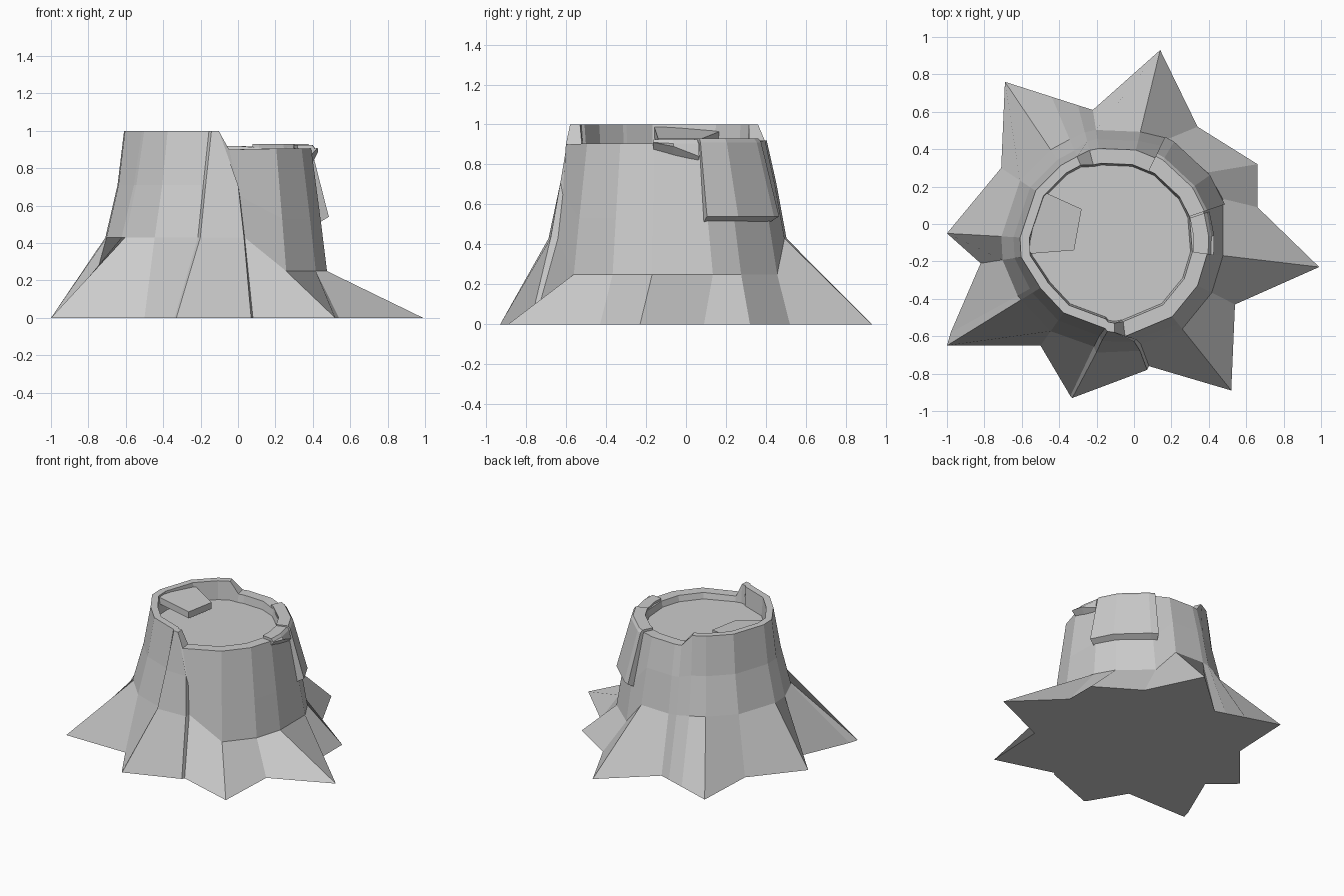
import bpy, bmesh
from math import atan2, cos, sin, radians
from mathutils import Vector

if "Cube" in bpy.data.objects:
    bpy.data.objects.remove(bpy.data.objects["Cube"])

CENTRE = Vector((-0.11, -0.1))
FLOOR_Z = 0.86

grey = bpy.data.materials.new("bark_grey")
grey.use_nodes = True
grey.diffuse_color = (0.6, 0.6, 0.6, 1)
grey.node_tree.nodes["Principled BSDF"].inputs["Base Color"].default_value = (0.6, 0.6, 0.6, 1)


def polar(angle, radius, z):
    return (CENTRE.x + radius * cos(angle), CENTRE.y + radius * sin(angle), z)


def finish(bm, name):
    bmesh.ops.recalc_face_normals(bm, faces=bm.faces)
    mesh = bpy.data.meshes.new(name)
    bm.to_mesh(mesh)
    bm.free()
    mesh.materials.append(grey)
    obj = bpy.data.objects.new(name, mesh)
    bpy.context.collection.objects.link(obj)
    return obj


def loft(name, rings):
    """Skin between rings of points; cap the first and last ring."""
    bm = bmesh.new()
    rows = [[bm.verts.new(p) for p in ring] for ring in rings]
    count = len(rows[0])
    for a, b in zip(rows, rows[1:]):
        for i in range(count):
            j = (i + 1) % count
            bm.faces.new((a[i], a[j], b[j], b[i]))
    bm.faces.new(rows[0][::-1])
    bm.faces.new(rows[-1])
    return finish(bm, name)


# Upright profiles for each kind of bark: (height, radius, twist in degrees)
PROFILES = {
    "low": ((0.25, 0.59, 0), (0.53, 0.555, 0), (0.905, 0.505, 0)),
    "broad": ((0.25, 0.63, 8), (0.53, 0.585, 7), (0.91, 0.51, 5)),
    "mid": ((0.43, 0.61, 0), (0.7, 0.56, 0), (0.92, 0.51, 0)),
    "tall": ((0.43, 0.6, 0), (0.71, 0.535, 0), (1.0, 0.5, 0)),
    "groove": ((0.43, 0.585, 0), (0.71, 0.51, 0), (1.0, 0.46, 0)),
    "shell": ((0.43, 0.58, 0), (0.71, 0.51, 0), (1.0, 0.46, 0)),
    "tuck": ((0.43, 0.565, 5), (0.71, 0.505, 7), (1.0, 0.46, 10)),
    "panel": ((0.43, 0.595, 6), (0.71, 0.53, 8), (1.0, 0.475, 11)),
    "edge": ((0.43, 0.595, -1), (0.71, 0.54, -3), (1.0, 0.48, -14)),
    "seam": ((0.43, 0.56, -1), (0.65, 0.53, -3), (0.9, 0.505, -9)),
}

# Root outline on the ground, anticlockwise, with the bark that rises from it
ROOTS = [
    (0.99, -0.23, "low"), (0.66, 0.09, "broad"), (0.66, 0.32, "broad"),
    (0.34, 0.52, "broad"), (0.14, 0.93, "mid"), (-0.22, 0.61, "mid"),
    (-0.30, 0.635, "mid"), (-0.44, 0.68, "tall"), (-0.69, 0.76, "tall"),
    (-0.71, 0.30, "tall"), (-1.0, -0.05, "tall"), (-0.82, -0.21, "tall"),
    (-0.98, -0.58, "groove"), (-1.0, -0.65, "shell"), (-0.50, -0.65, "shell"),
    (-0.34, -0.92, "tuck"), (-0.33, -0.93, "panel"), (0.07, -0.78, "edge"),
    (0.08, -0.76, "seam"), (0.52, -0.89, "low"), (0.54, -0.43, "low"),
]

# Stump: star of roots, trunk wall, rim and sunken cut face
rings = [[] for _ in range(6)]
for x, y, kind in ROOTS:
    angle = atan2(y - CENTRE.y, x - CENTRE.x)
    rings[0].append((x, y, 0))
    for ring, (z, radius, twist) in zip(rings[1:4], PROFILES[kind]):
        ring.append(polar(angle + radians(twist), radius, z))
    top = angle + radians(twist)
    inner = radius - (0.05 if z == 1 else 0.08)
    rings[4].append(polar(top, inner, z))
    rings[5].append(polar(top, inner - 0.01, FLOOR_Z))
loft("stump", rings)


def bark_slab(name, edge, top, flare, lift):
    """Curved plate of bark on the wall; edge lists (angle, bottom height)."""
    sections = []
    for degrees, bottom in edge:
        a = radians(degrees)
        sections.append([polar(a, 0.45, bottom - 0.1), polar(a, 0.51 + flare + lift, bottom),
                         polar(a, 0.505 + lift, top - 0.02), polar(a, 0.49 + lift, top),
                         polar(a, 0.43, top)])
    loft(name, sections)


# Raised bark on the side, and the drooping lip leading up to it
bark_slab("side_bark", [(a, 0.54) for a in (19, 35, 59, 64)], 0.93, 0.095, 0.025)
bark_slab("rim_lip", [(-7, 0.91), (4, 0.89), (18, 0.84)], 0.925, 0.01, 0.02)

# Broken splinter leaning from the tall wall over the cut face
outline = [(-0.57, -0.16, 0.99), (-0.32, -0.14, 0.93), (-0.28, 0.08, 0.93), (-0.5, 0.18, 0.97)]
loft("splinter", [[(x, y, z - 0.05) for x, y, z in outline], outline])
